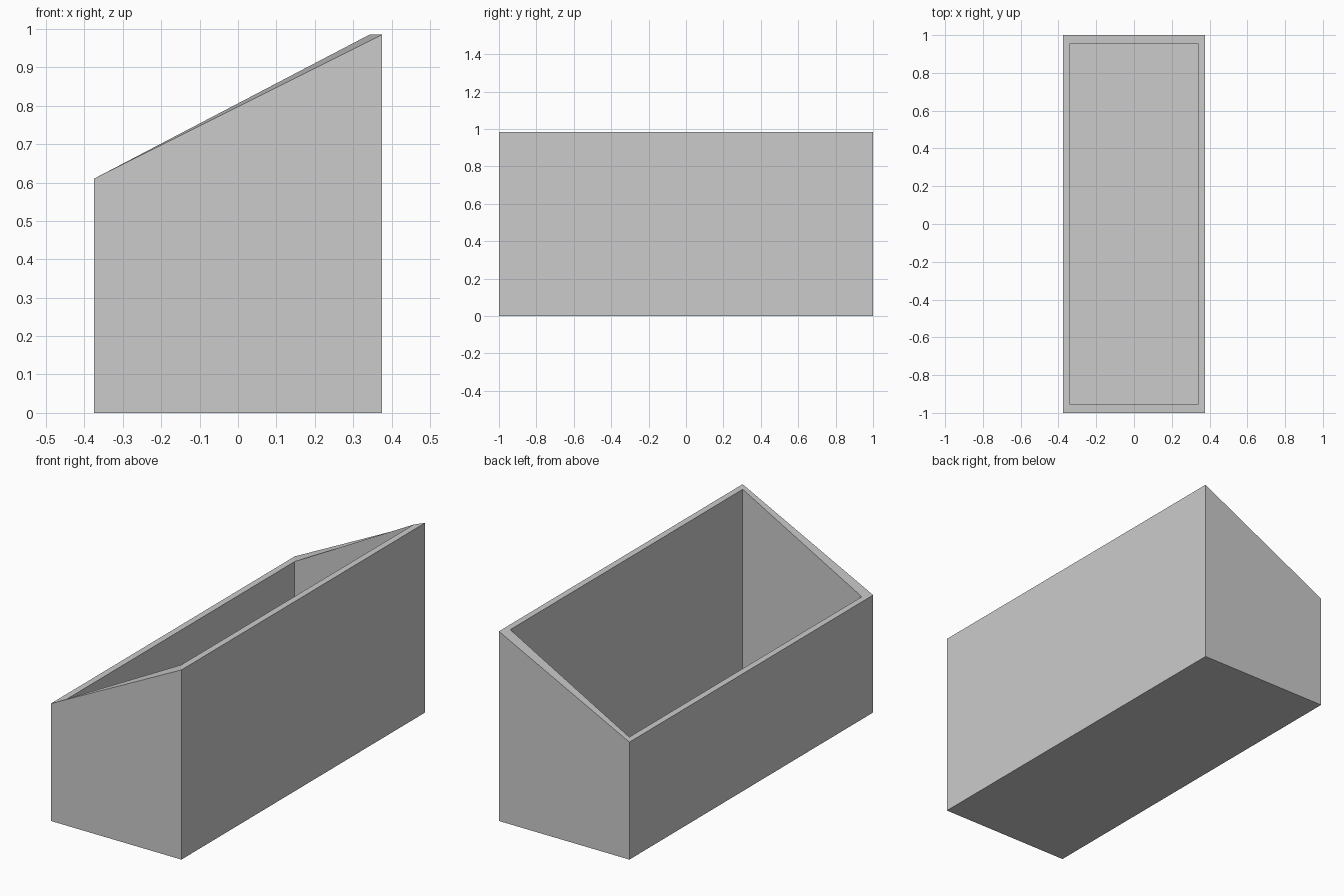
import bpy
import bmesh

cube = bpy.data.objects.get("Cube")
if cube:
    bpy.data.objects.remove(cube, do_unlink=True)

grey = bpy.data.materials.new("light grey")
grey.use_nodes = True
colour = (0.6, 0.6, 0.6, 1)
grey.diffuse_color = colour
grey.node_tree.nodes["Principled BSDF"].inputs["Base Color"].default_value = colour

LOW, HIGH = 0.61, 0.985     # rim heights on the right and left sides
FLOOR = 0.03                # inside floor height

bm = bmesh.new()


def ring(hx, hy, z_right, z_left):
    """Four corners of a rectangle, tilted along x."""
    return [bm.verts.new((sx * hx, sy * hy, z_left if sx > 0 else z_right))
            for sx, sy in ((-1, -1), (1, -1), (1, 1), (-1, 1))]


# Outer base, outer rim, inner rim and inner floor, joined in turn
rings = [ring(0.375, 1, 0, 0), ring(0.375, 1, LOW, HIGH),
         ring(0.342, 0.954, LOW, HIGH), ring(0.342, 0.954, FLOOR, FLOOR)]
for a, b in zip(rings, rings[1:]):
    for i in range(4):
        j = (i + 1) % 4
        bm.faces.new((a[i], a[j], b[j], b[i]))
bm.faces.new(reversed(rings[0]))
bm.faces.new(rings[-1])
bmesh.ops.recalc_face_normals(bm, faces=bm.faces)

mesh = bpy.data.meshes.new("sloped_open_box")
bm.to_mesh(mesh)
bm.free()
mesh.materials.append(grey)
bpy.context.collection.objects.link(bpy.data.objects.new("sloped_open_box", mesh))
